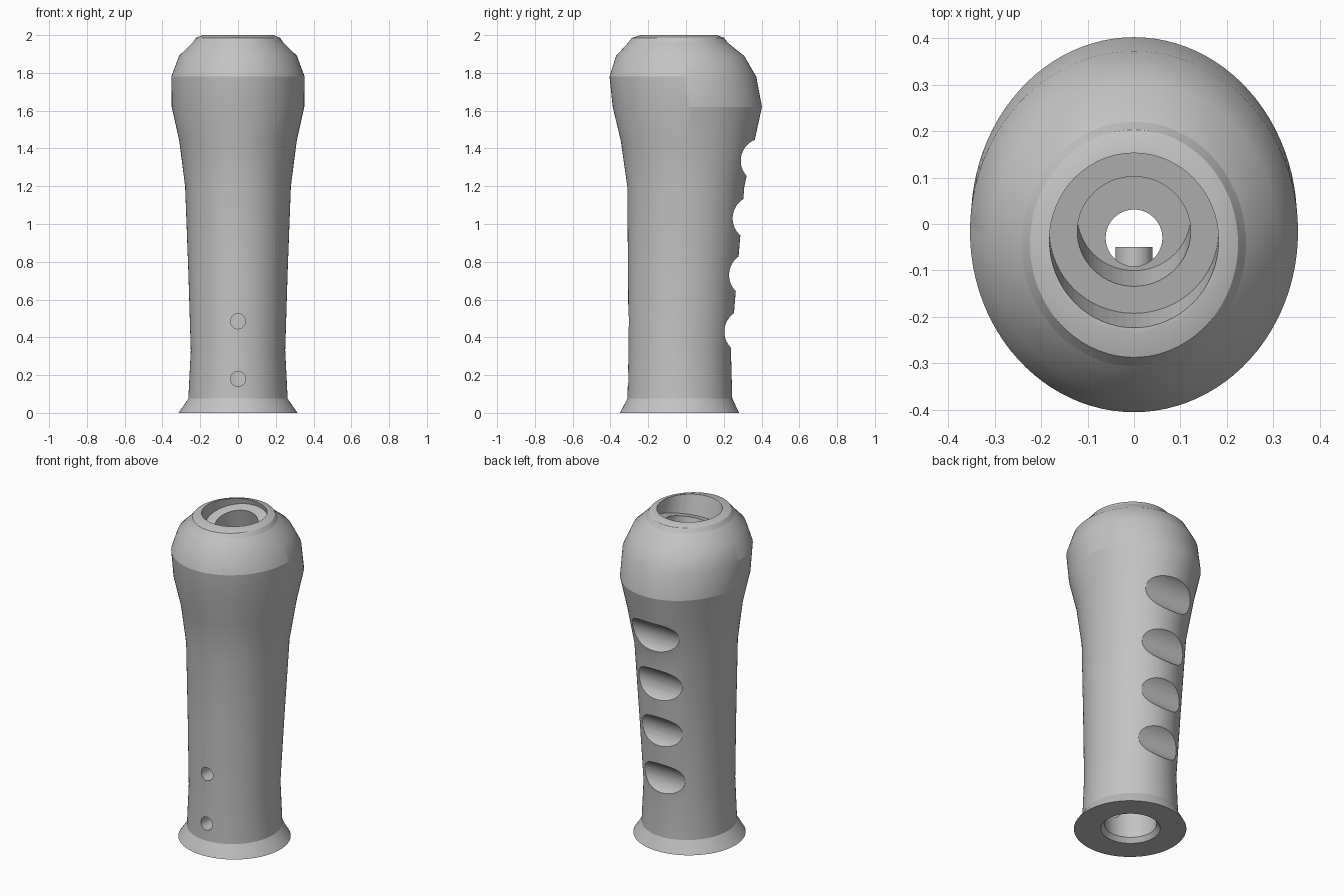
import bpy, bmesh, math
from mathutils import Vector

cube = bpy.data.objects.get("Cube")
if cube:
    bpy.data.objects.remove(cube, do_unlink=True)

grey = bpy.data.materials.new("plain_grey")
grey.use_nodes = True
colour = (0.55, 0.55, 0.55, 1)
grey.diffuse_color = colour
grey.node_tree.nodes["Principled BSDF"].inputs["Base Color"].default_value = colour

SIDES = 96

# Oval sections of the grip: height, half width, front y, back y
sections = [
    (0.00, 0.315, -0.350, 0.282),
    (0.075, 0.263, -0.310, 0.245),
    (0.33, 0.250, -0.304, 0.238),
    (0.75, 0.263, -0.307, 0.272),
    (1.20, 0.280, -0.311, 0.309),
    (1.44, 0.311, -0.345, 0.363),
    (1.62, 0.351, -0.388, 0.402),
    (1.78, 0.353, -0.405, 0.372),
    (1.89, 0.312, -0.370, 0.308),
    (1.96, 0.241, -0.306, 0.220),
    (1.985, 0.224, -0.287, 0.203),
    (2.00, 0.188, -0.238, 0.164),
]

# Grip body lofted through the sections
bm = bmesh.new()
rings = []
for z, w, front, back in sections:
    mid, half = (front + back) / 2, (back - front) / 2
    ring = []
    for i in range(SIDES):
        a = math.tau * i / SIDES
        ring.append(bm.verts.new((w * math.cos(a), mid + half * math.sin(a), z)))
    rings.append(ring)
for low, high in zip(rings, rings[1:]):
    for i in range(SIDES):
        j = (i + 1) % SIDES
        bm.faces.new((low[i], low[j], high[j], high[i]))
bm.faces.new(rings[0][::-1])
bm.faces.new(rings[-1])

# Creases: front of the head, back of the head, lip line and foot
for level, test in ((7, lambda y: y < 0), (6, lambda y: y > 0),
                    (9, lambda y: True), (1, lambda y: True)):
    ring = rings[level]
    for i in range(SIDES):
        edge = bm.edges.get((ring[i], ring[(i + 1) % SIDES]))
        if test((edge.verts[0].co.y + edge.verts[1].co.y) / 2):
            edge.smooth = False

mesh = bpy.data.meshes.new("grip_body")
bm.to_mesh(mesh)
bm.free()
mesh.materials.append(grey)
grip = bpy.data.objects.new("grip_body", mesh)
bpy.context.collection.objects.link(grip)


def cut(start, end, radius, end_radius=None):
    """Cut a round bore from start to end out of the grip."""
    start, end = Vector(start), Vector(end)
    axis = end - start
    bpy.ops.mesh.primitive_cone_add(
        vertices=64, radius1=radius, radius2=end_radius or radius,
        depth=axis.length, location=(start + end) / 2,
        rotation=axis.to_track_quat('Z', 'Y').to_euler())
    cutter = bpy.context.object
    cutter.name = "bore_cutter"
    cutter.hide_render = True
    cutter.data.materials.append(grey)
    bpy.ops.object.select_all(action='DESELECT')
    bpy.context.view_layer.objects.active = grip
    grip.select_set(True)
    mod = grip.modifiers.new("bore", 'BOOLEAN')
    mod.operation = 'DIFFERENCE'
    mod.solver = 'EXACT'
    mod.object = cutter
    bpy.ops.object.modifier_apply(modifier=mod.name)
    bpy.data.objects.remove(cutter, do_unlink=True)


# Finger grooves across the back
for y, z in ((0.410, 1.335), (0.367, 1.03), (0.348, 0.73), (0.323, 0.43)):
    cut((-0.5, y, z), (0.5, y, z), 0.12)

# Tilted stepped socket in the head
tilt = Vector((0, -0.25, 0.968))
seat = Vector((0, -0.016, 1.925))
cut(seat, seat + tilt * 0.4, 0.182)
cut(seat - tilt * 0.135, seat + tilt * 0.05, 0.122)

# Tube bore in the foot with a chamfered mouth, and the cable shaft
cut((0, -0.03, -0.1), (0, -0.03, 0.65), 0.146)
cut((0, -0.03, -0.03), (0, -0.03, 0.035), 0.19, 0.14)
cut((0, -0.03, 0.6), (0, -0.03, 1.9), 0.061)

# Screw holes in the front
for z in (0.18, 0.485):
    cut((0, -0.5, z), (0, -0.05, z), 0.04)

bpy.ops.object.shade_smooth_by_angle(angle=math.radians(30), keep_sharp_edges=True)
